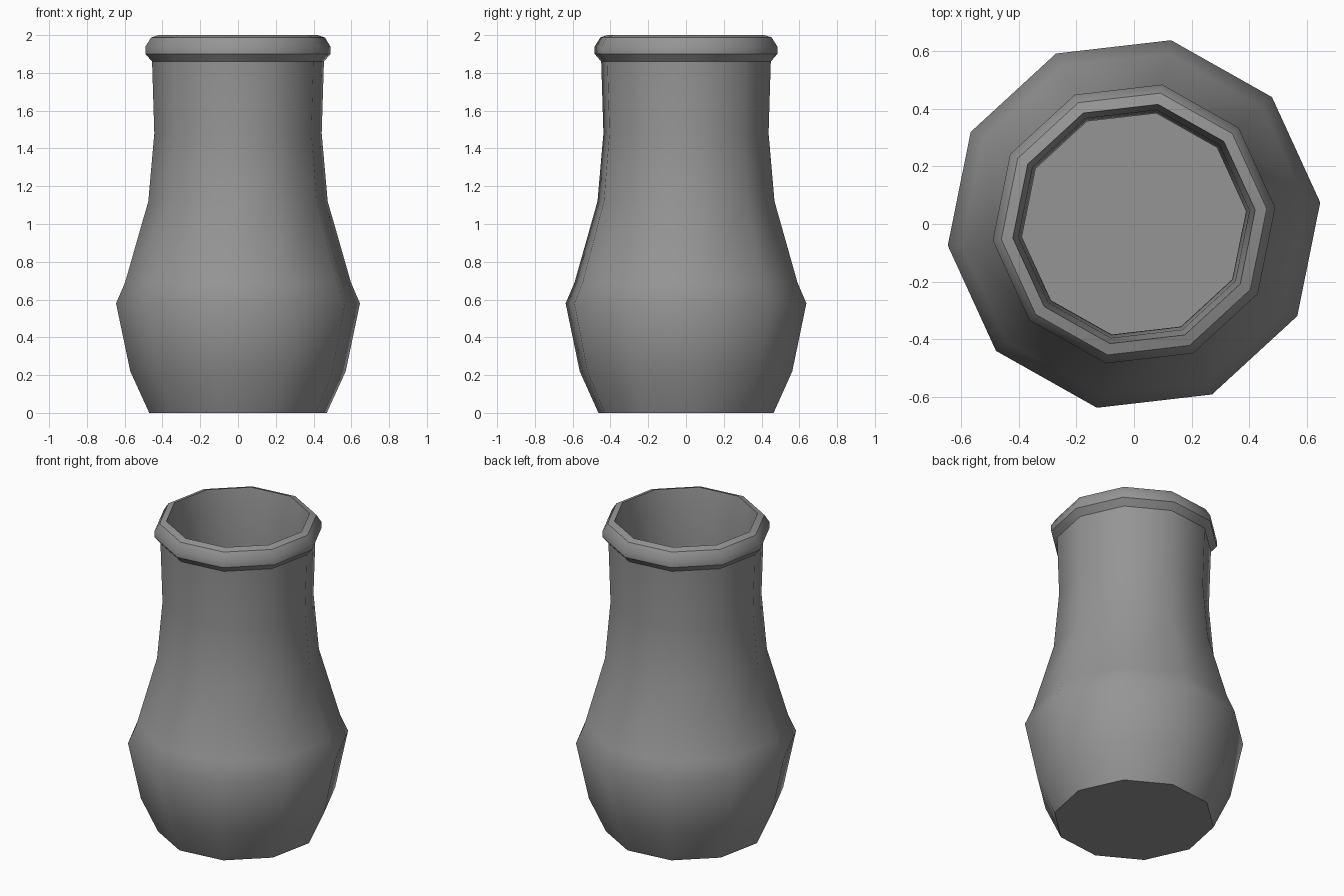
import bpy, bmesh, math

cube = bpy.data.objects.get("Cube")
if cube:
    bpy.data.objects.remove(cube, do_unlink=True)

SIDES = 10
TURN = math.radians(6.6)

# Plain grey clay
clay = bpy.data.materials.new("grey_clay")
clay.use_nodes = True
grey = (0.3, 0.3, 0.3, 1)
clay.diffuse_color = grey
clay.node_tree.nodes["Principled BSDF"].inputs["Base Color"].default_value = grey

# Outer wall, rolled rim, inner wall: (radius, height)
outer = [(0.473, 0), (0.574, 0.22), (0.65, 0.58), (0.602, 0.69),
         (0.478, 1.12), (0.446, 1.48), (0.458, 1.86)]
rim = [(0.493, 1.9), (0.493, 1.94), (0.463, 1.987), (0.423, 2.0)]
wall = 0.055
inner = [(r - wall, max(z, wall)) for r, z in reversed(outer)]


def lathe(name, profile):
    """Spin a profile into a faceted body closed by a cap at both ends."""
    bm = bmesh.new()
    rings = []
    for r, z in profile:
        angles = [TURN + math.tau * i / SIDES for i in range(SIDES)]
        rings.append([bm.verts.new((r * math.cos(a), r * math.sin(a), z)) for a in angles])
    for low, high in zip(rings, rings[1:]):
        for i in range(SIDES):
            j = (i + 1) % SIDES
            bm.faces.new((low[i], low[j], high[j], high[i]))
    bm.faces.new(rings[0][::-1])
    bm.faces.new(rings[-1])
    bmesh.ops.recalc_face_normals(bm, faces=bm.faces)
    mesh = bpy.data.meshes.new(name)
    bm.to_mesh(mesh)
    bm.free()
    obj = bpy.data.objects.new(name, mesh)
    bpy.context.collection.objects.link(obj)
    mesh.materials.append(clay)
    return obj


# Hollow vase with its base and inside floor
vase = lathe("vase", outer + rim + inner)
bpy.ops.object.select_all(action='DESELECT')
vase.select_set(True)
bpy.context.view_layer.objects.active = vase
bpy.ops.object.shade_smooth_by_angle(angle=math.radians(37.5))
